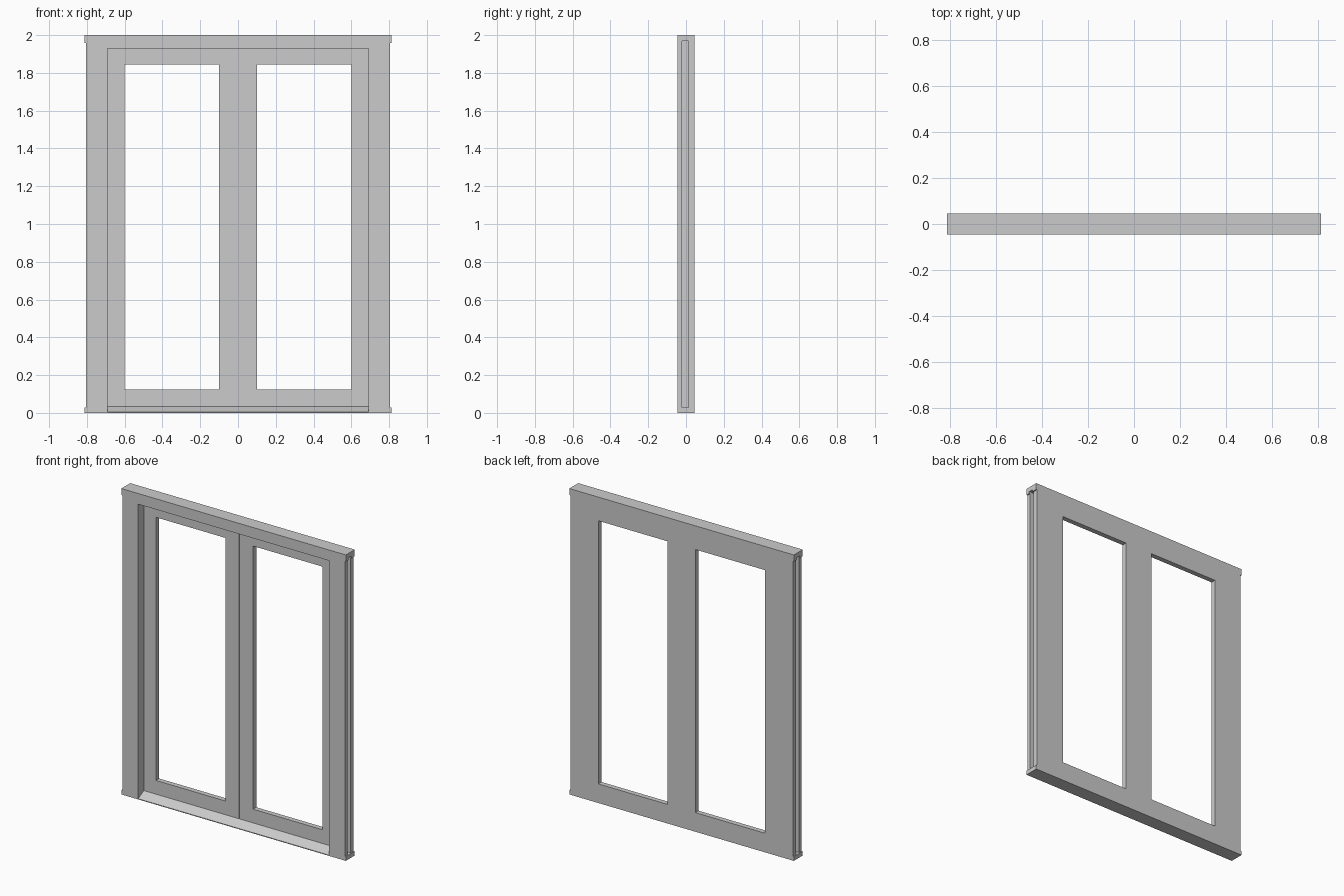
import bpy
import bmesh
from mathutils import Vector

cube = bpy.data.objects.get("Cube")
if cube:
    bpy.data.objects.remove(cube, do_unlink=True)

# Shared dimensions
DEPTH = 0.046            # half depth of the frame
OPEN_X = 0.69            # half width of the frame opening
OPEN_TOP = 1.93
EDGE_X = 0.76            # where the side channels start
SIDE_X = 0.805
CAP_X = 0.812
SASH_FRONT = 0.013
SILL_TOP = 0.035
GROOVE = (-0.02, 0.013)  # y limits of the side groove
GROOVE_X = 0.78


def finish(name, bm):
    bmesh.ops.recalc_face_normals(bm, faces=bm.faces)
    mesh = bpy.data.meshes.new(name)
    bm.to_mesh(mesh)
    bm.free()
    obj = bpy.data.objects.new(name, mesh)
    bpy.context.collection.objects.link(obj)
    return obj


def prism(name, profile, axis, start, end):
    """Extrude a 2D profile along an axis; the profile uses the other two axes in order."""
    bm = bmesh.new()
    verts = []
    for a, b in profile:
        co = [a, b]
        co.insert(axis, start)
        verts.append(bm.verts.new(co))
    face = bm.faces.new(verts)
    new = bmesh.ops.extrude_face_region(bm, geom=[face])["geom"]
    shift = Vector((0, 0, 0))
    shift[axis] = end - start
    bmesh.ops.translate(bm, vec=shift,
                        verts=[g for g in new if isinstance(g, bmesh.types.BMVert)])
    return finish(name, bm)


def rect(a0, a1, b0, b1):
    return [(a0, b0), (a1, b0), (a1, b1), (a0, b1)]


def ring(name, outer, inner, y0, y1):
    """Rectangular frame lying in the xz plane."""
    bm = bmesh.new()
    loops = [[bm.verts.new((x, y, z)) for x, z in loop]
             for loop, y in ((outer, y0), (inner, y0), (inner, y1), (outer, y1))]
    for k in range(4):
        a, b = loops[k], loops[(k + 1) % 4]
        for i in range(4):
            j = (i + 1) % 4
            bm.faces.new((a[i], a[j], b[j], b[i]))
    bmesh.ops.dissolve_limit(bm, angle_limit=0.01, verts=bm.verts, edges=bm.edges)
    return finish(name, bm)


# Jambs and head in one piece
prism("jambs_and_head",
      [(-EDGE_X, 0), (-OPEN_X, 0), (-OPEN_X, OPEN_TOP), (OPEN_X, OPEN_TOP),
       (OPEN_X, 0), (EDGE_X, 0), (EDGE_X, 2), (-EDGE_X, 2)],
      1, -DEPTH, DEPTH)

# Sill sloping down towards the front
prism("sloped_sill",
      [(-DEPTH, 0), (DEPTH, 0), (DEPTH, SILL_TOP), (SASH_FRONT, SILL_TOP), (-DEPTH, 0.005)],
      0, -OPEN_X, OPEN_X)

g0, g1 = GROOVE
for side, s in (("left", 1), ("right", -1)):
    # Sash with an open light
    ring(side + "_sash",
         rect(0.001 * s, OPEN_X * s, SILL_TOP, OPEN_TOP),
         rect(0.1 * s, 0.602 * s, 0.125, 1.845),
         SASH_FRONT, DEPTH)

    # Grooved channel along the outer edge
    prism(side + "_side_channel",
          [(EDGE_X * s, -DEPTH), (SIDE_X * s, -DEPTH), (SIDE_X * s, g0), (GROOVE_X * s, g0),
           (GROOVE_X * s, g1), (SIDE_X * s, g1), (SIDE_X * s, DEPTH), (EDGE_X * s, DEPTH)],
          2, 0.028, 1.957)

    # End caps, the upper one notched over the groove
    prism(side + "_top_cap",
          [(-DEPTH, 1.957), (g0, 1.957), (g0, 1.97), (g1, 1.97),
           (g1, 1.957), (DEPTH, 1.957), (DEPTH, 2), (-DEPTH, 2)],
          0, EDGE_X * s, CAP_X * s)
    prism(side + "_groove_end", rect(g0, g1, 1.957, 1.97), 0, EDGE_X * s, GROOVE_X * s)
    prism(side + "_bottom_cap", rect(-DEPTH, DEPTH, 0, 0.028), 0, EDGE_X * s, CAP_X * s)
